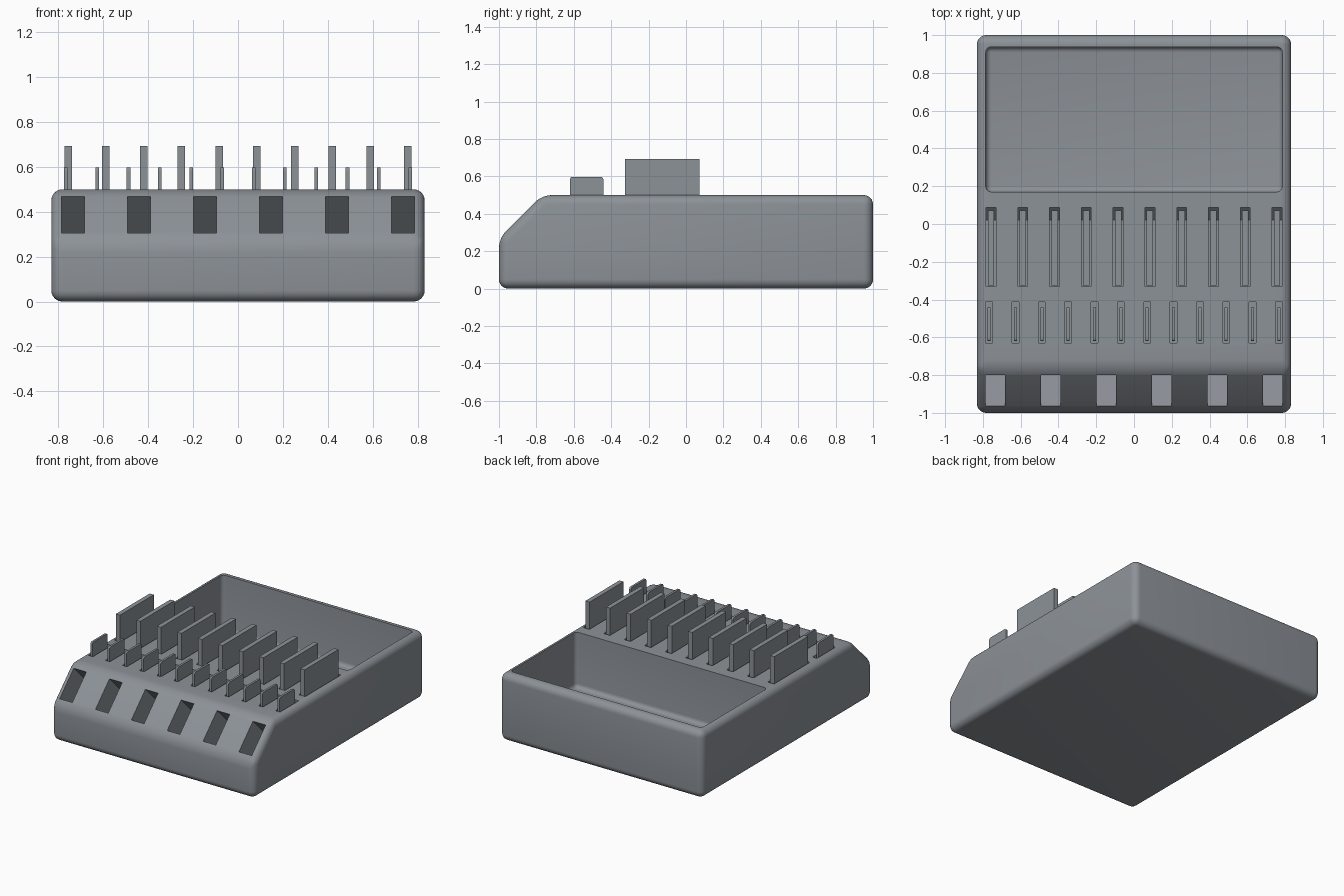
import bpy, bmesh, math
from mathutils import Matrix, Vector

if "Cube" in bpy.data.objects:
    bpy.data.objects.remove(bpy.data.objects["Cube"])

slate = bpy.data.materials.new('slate_plastic')
slate.diffuse_color = (0.265, 0.288, 0.315, 1)
slate.use_nodes = True
slate.node_tree.nodes["Principled BSDF"].inputs["Base Color"].default_value = slate.diffuse_color


def finish(bm, name):
    bmesh.ops.recalc_face_normals(bm, faces=bm.faces)
    me = bpy.data.meshes.new(name)
    bm.to_mesh(me)
    bm.free()
    me.materials.append(slate)
    ob = bpy.data.objects.new(name, me)
    bpy.context.collection.objects.link(ob)
    return ob


def add_box(bm, x, y, z, rot=None):
    """Box spanning the ranges x, y, z, optionally turned by a matrix."""
    size = [b - a for a, b in (x, y, z)]
    mid = Vector([(a + b) / 2 for a, b in (x, y, z)])
    m = Matrix.Translation(mid) @ Matrix.Diagonal((*size, 1))
    bmesh.ops.create_cube(bm, size=1, matrix=rot @ m if rot else m)


def add_prism(bm, x0, x1, profile):
    """Extrude a (y, z) profile from x0 to x1."""
    face = bm.faces.new([bm.verts.new((x0, y, z)) for y, z in profile])
    ext = bmesh.ops.extrude_face_region(bm, geom=[face])['geom']
    bmesh.ops.translate(bm, vec=(x1 - x0, 0, 0),
                        verts=[v for v in ext if isinstance(v, bmesh.types.BMVert)])


def notched(y0, y1, z0, z1, c):
    """Rectangle with the lower rear corner cut off."""
    return [(y0, z0), (y1 - c, z0), (y1, z0 + c), (y1, z1), (y0, z1)]


def spread(n, half):
    return [-half + 2 * half * i / (n - 1) for i in range(n)]


def activate(ob):
    bpy.ops.object.select_all(action='DESELECT')
    ob.select_set(True)
    bpy.context.view_layer.objects.active = ob


def cut(ob, cutter):
    mod = ob.modifiers.new('cut', 'BOOLEAN')
    mod.object = cutter
    mod.solver = 'EXACT'
    activate(ob)
    bpy.ops.object.modifier_apply(modifier=mod.name)
    bpy.data.objects.remove(cutter)


# Body: side profile with sloped front, extruded across and rounded
W = 0.832
bm = bmesh.new()
add_prism(bm, -W, W, [(-1, 0), (1, 0), (1, 0.5), (-0.77, 0.5), (-1, 0.27)])
bmesh.ops.recalc_face_normals(bm, faces=bm.faces)
bmesh.ops.bevel(bm, geom=bm.edges[:], offset=0.05, segments=6, profile=0.5,
                affect='EDGES')
body = finish(bm, 'organizer_body')

# Open tray at the back, with rounded corners and floor
bm = bmesh.new()
add_box(bm, (-0.785, 0.785), (0.17, 0.938), (0.09, 0.7))
edges = [e for e in bm.edges if min(v.co.z for v in e.verts) < 0.1]
bmesh.ops.bevel(bm, geom=edges, offset=0.03, segments=5, profile=0.5,
                affect='EDGES')
cut(body, finish(bm, 'tray_cutter'))

# Card slots and the angled stick sockets in the slope
bm = bmesh.new()
large_x, small_x = spread(10, 0.757), spread(12, 0.767)
for x in large_x:
    add_prism(bm, x - 0.026, x + 0.026, notched(-0.332, 0.087, 0.165, 0.6, 0.066))
for x in small_x:
    add_box(bm, (x - 0.018, x + 0.018), (-0.63, -0.412), (0.35, 0.6))
slope = Matrix.Translation((0, -0.882, 0.388)) @ Matrix.Rotation(math.radians(45), 4, 'X')
for x in spread(6, 0.735):
    add_box(bm, (x - 0.052, x + 0.052), (-0.117, 0.115), (-0.28, 0.1), slope)
cut(body, finish(bm, 'slot_cutter'))
activate(body)
bpy.ops.object.shade_smooth_by_angle(angle=math.radians(30))

# Large cards, lower rear corner cut off like their slots
for x in large_x:
    bm = bmesh.new()
    add_prism(bm, x - 0.017, x + 0.017, notched(-0.326, 0.071, 0.166, 0.693, 0.066))
    finish(bm, 'large_card')

# Small cards with slightly rounded corners
for x in small_x:
    bm = bmesh.new()
    add_box(bm, (x - 0.008, x + 0.008), (-0.62, -0.442), (0.351, 0.598))
    edges = [e for e in bm.edges
             if abs(e.verts[0].co.x - e.verts[1].co.x) > 0.01 and e.verts[0].co.z > 0.5]
    bmesh.ops.bevel(bm, geom=edges, offset=0.014, segments=3, profile=0.5,
                    affect='EDGES')
    finish(bm, 'small_card')
